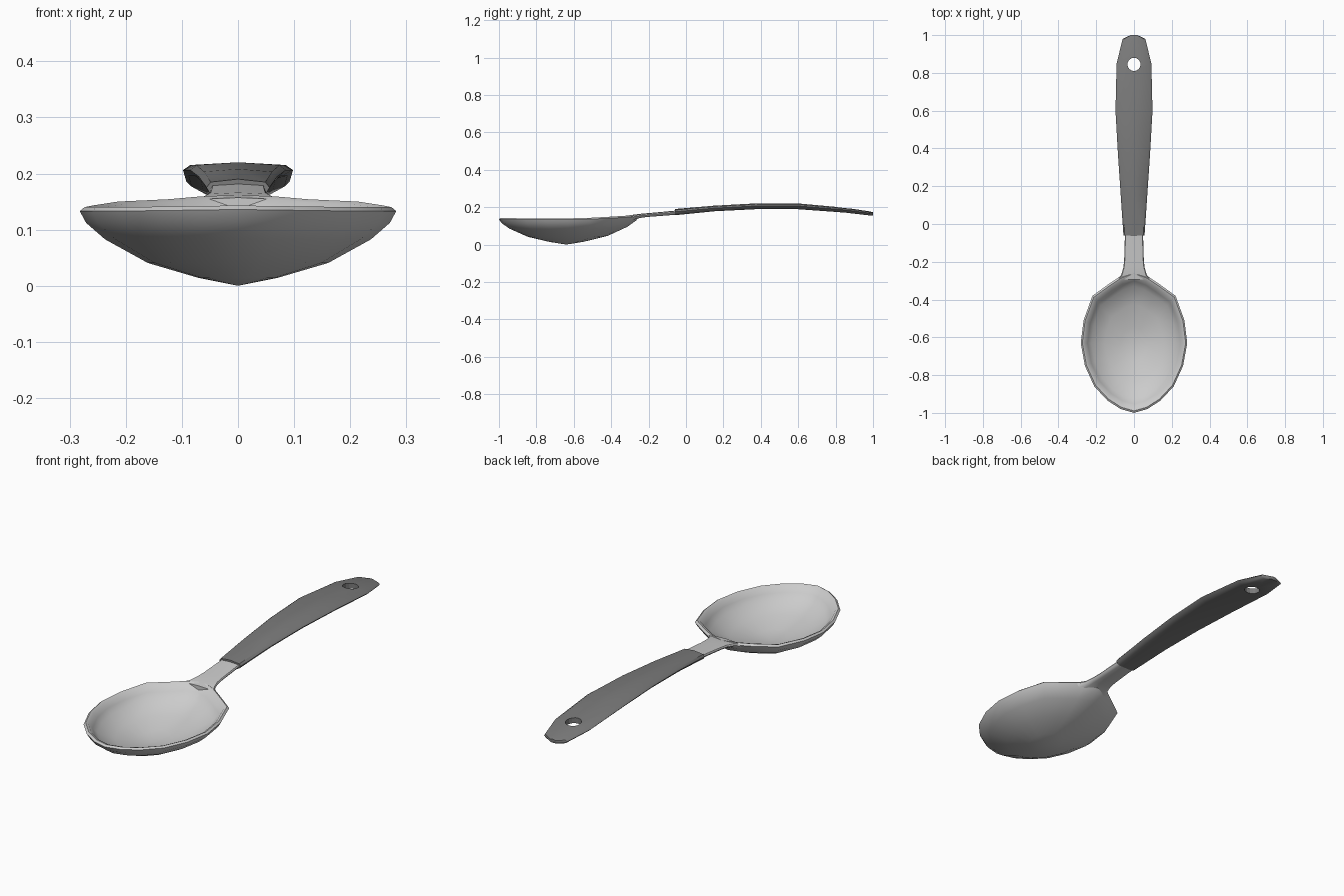
import bpy, bmesh, math

if "Cube" in bpy.data.objects:
    bpy.data.objects.remove(bpy.data.objects["Cube"])


def finish(name, bm, angle):
    bmesh.ops.recalc_face_normals(bm, faces=bm.faces)
    mesh = bpy.data.meshes.new(name)
    bm.to_mesh(mesh)
    bm.free()
    ob = bpy.data.objects.new(name, mesh)
    bpy.context.collection.objects.link(ob)
    bpy.ops.object.select_all(action='DESELECT')
    bpy.context.view_layer.objects.active = ob
    ob.select_set(True)
    bpy.ops.object.shade_smooth_by_angle(angle=math.radians(angle))
    return ob


def bridge(bm, a, b):
    n = len(a)
    for i in range(n):
        j = (i + 1) % n
        bm.faces.new((a[i], a[j], b[j], b[i]))


def loft(name, stations, section, angle):
    """Stations are (y, half width, bottom z, top z); section is unit (x, height)."""
    bm = bmesh.new()
    rings = [[bm.verts.new((u * w, y, lo + v * (hi - lo))) for u, v in section]
             for y, w, lo, hi in stations]
    for a, b in zip(rings, rings[1:]):
        bridge(bm, a, b)
    bm.faces.new(rings[0])
    bm.faces.new(rings[-1])
    return finish(name, bm, angle)


def mirrored(half):
    return half + [(-u, v) for u, v in reversed(half) if u > 0]


# bowl: the rim outline shrinks towards the deepest point, outside then inside
half = [(0, -1.0, .143), (.07, -.98, .142), (.14, -.935, .141), (.21, -.86, .14),
        (.26, -.75, .14), (.282, -.63, .14), (.267, -.51, .143), (.22, -.38, .15),
        (.13, -.315, .154), (.07, -.275, .159), (0, -.25, .162)]
outline = half + [(-x, y, z) for x, y, z in reversed(half[1:-1])]
CY = -.64
outer = [(.25, .10), (.57, .29), (.84, .59), (.96, .80), (1, .95)]
inner = [(.97, 1.0), (.93, .965), (.87, .80), (.80, .63), (.55, .39), (.25, .22)]
bm = bmesh.new()
rings = [[bm.verts.new((x * s, CY + (y - CY) * s, z * f)) for x, y, z in outline]
         for s, f in outer + inner]
for a, b in zip(rings, rings[1:]):
    bridge(bm, a, b)
for ring, z in ((rings[0], 0), (rings[-1], .02)):
    c = bm.verts.new((0, CY, z))
    for i, v in enumerate(ring):
        bm.faces.new((v, ring[(i + 1) % len(ring)], c))
finish("bowl", bm, 50)

# neck: flares where it meets the bowl
neck_section = mirrored([(0, 0), (.7, 0), (.93, .3), (1, .6), (.93, .88), (0, 1)])
loft("neck", [(-.295, .095, .125, .157), (-.27, .068, .137, .161),
              (-.23, .056, .145, .166), (-.19, .052, .149, .169),
              (-.02, .047, .162, .185)], neck_section, 50)

# handle grip: arched and tapered, with a faceted rounded end
grip_section = mirrored([(0, 0), (.68, 0), (.9, .22), (1, .55), (.87, .84), (0, 1)])
handle = loft("handle", [(-.06, .056, .157, .19), (.15, .07, .178, .208),
                         (.37, .085, .189, .22), (.6, .098, .189, .22),
                         (.85, .092, .171, .197), (.98, .06, .156, .178),
                         (1.0, .018, .156, .173)], grip_section, 40)
mat = bpy.data.materials.new("dark_grip")
mat.diffuse_color = (.2, .2, .2, 1)
mat.use_nodes = True
mat.node_tree.nodes["Principled BSDF"].inputs["Base Color"].default_value = mat.diffuse_color
handle.data.materials.append(mat)

# hanging hole
bpy.ops.mesh.primitive_cylinder_add(vertices=16, radius=.035, depth=.3,
                                    location=(0, .845, .18))
cutter = bpy.context.object
cutter.name = "hole_cutter"
cutter.hide_render = True
cutter.hide_set(True)
mod = handle.modifiers.new("hole", 'BOOLEAN')
mod.operation = 'DIFFERENCE'
mod.solver = 'EXACT'
mod.object = cutter
